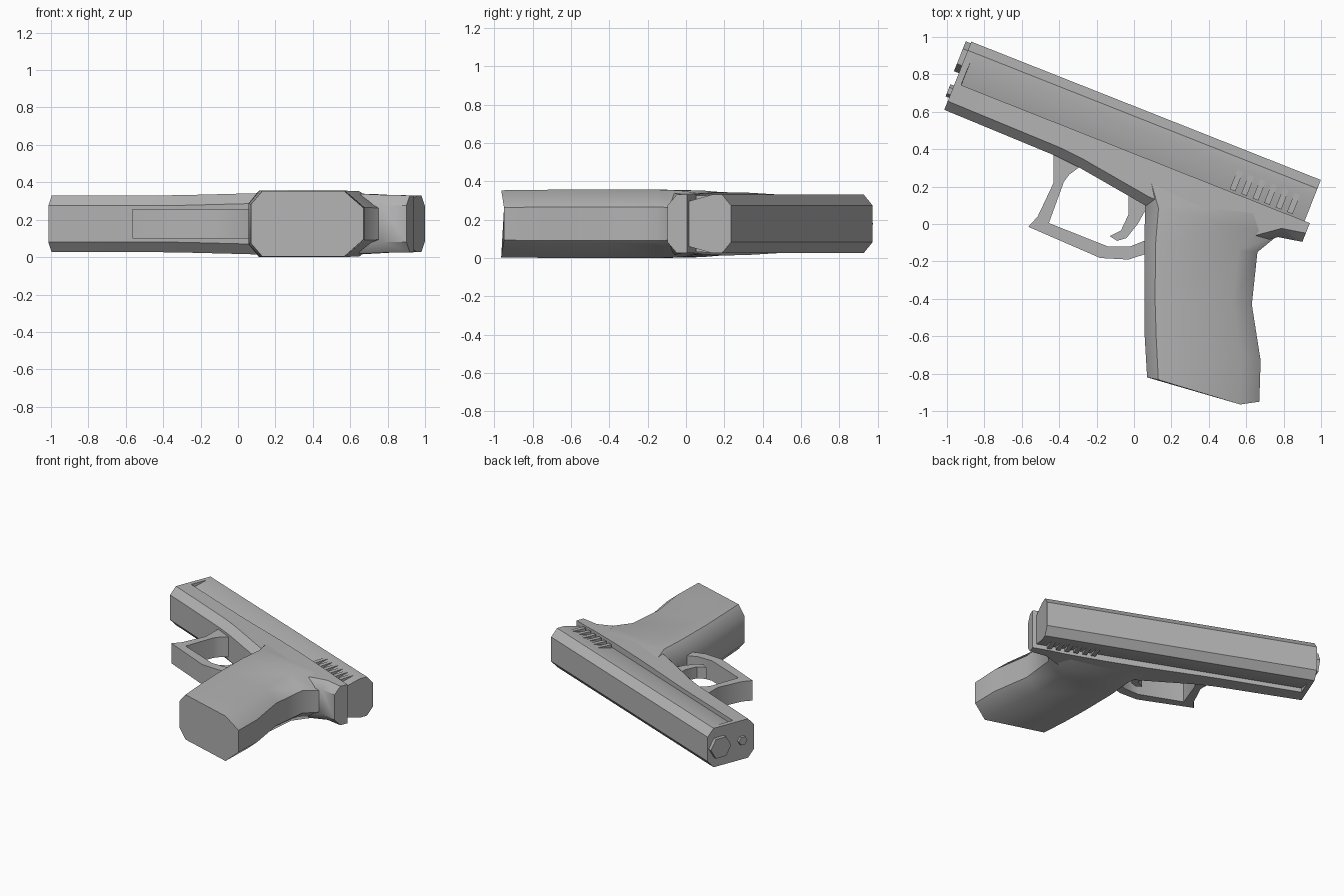
import bpy
import bmesh
from math import radians
from mathutils import Vector, Matrix

cube = bpy.data.objects.get("Cube")
if cube:
    bpy.data.objects.remove(cube, do_unlink=True)

MID = 0.178                                # middle of the thickness
ORIGIN = Vector((-0.87, 0.975))            # top front corner of the slide
BACK = Vector((0.93, -0.368)).normalized()  # along the barrel, rearward
UP = Vector((-BACK.y, BACK.x))

metal = bpy.data.materials.new("grey_metal")
metal.use_nodes = True
GREY = (0.45, 0.45, 0.45, 1)
metal.diffuse_color = GREY
metal.node_tree.nodes["Principled BSDF"].inputs["Base Color"].default_value = GREY


def at(u, v, h):
    """Point u along the barrel, v above its top line, h from the mid plane."""
    p = ORIGIN + BACK * u + UP * v
    return Vector((p.x, p.y, MID + h))


def finish(name, bm, angle=40):
    bmesh.ops.recalc_face_normals(bm, faces=bm.faces)
    mesh = bpy.data.meshes.new(name)
    bm.to_mesh(mesh)
    bm.free()
    obj = bpy.data.objects.new(name, mesh)
    bpy.context.collection.objects.link(obj)
    mesh.materials.append(metal)
    bpy.ops.object.select_all(action="DESELECT")
    obj.select_set(True)
    bpy.context.view_layer.objects.active = obj
    bpy.ops.object.shade_smooth_by_angle(angle=radians(angle))
    return obj


def loft(name, rings, angle=40):
    """Skin a list of equal rings and cap both ends."""
    bm = bmesh.new()
    loops = [[bm.verts.new(p) for p in ring] for ring in rings]
    n = len(loops[0])
    for a, b in zip(loops, loops[1:]):
        for i in range(n):
            j = (i + 1) % n
            bm.faces.new((a[i], a[j], b[j], b[i]))
    bm.faces.new(loops[0])
    bm.faces.new(loops[-1])
    return finish(name, bm, angle)


def plate(name, outline, half):
    """Flat outline given a thickness around the mid plane."""
    rings = [[Vector((x, y, MID + h)) for x, y in outline] for h in (-half, half)]
    return loft(name, rings, 35)


def mirrored(side):
    """Close a (v, h) half section across the mid plane."""
    return side + [(v, -h) for v, h in reversed(side)]


# Slide: chamfered top, sides leaning in above the frame, full at the muzzle
def slide_ring(u, foot):
    side = [(0, 0.095), (-0.05, 0.152), (-0.11, 0.152), (-0.238, foot)]
    return [at(u, v, h) for v, h in mirrored(side)]


loft("slide", [slide_ring(0, 0.152), slide_ring(0.035, 0.152),
               slide_ring(0.036, 0.118), slide_ring(2.01, 0.118)])

# Grip serrations, the same on both sides of the slide
for side, sign in (("left", 1), ("right", -1)):
    for i in range(6):
        u = 1.575 + i * 0.066
        rings = []
        for du in (0, 0.032):
            section = [(-0.09, 0.1), (-0.09, 0.152), (-0.225, 0.147), (-0.225, 0.1)]
            rings.append([at(u + du, v, h * sign) for v, h in section])
        loft(f"serration_{side}_{i + 1}", rings, 20)

# Frame under the slide: (u, bottom height, half thickness)
frame_stations = [
    (0, -0.392, 0.152), (0.645, -0.402, 0.152), (0.788, -0.414, 0.154),
    (1.187, -0.472, 0.163), (1.5, -0.48, 0.165), (1.8, -0.45, 0.16),
    (1.91, -0.368, 0.154), (2.04, -0.344, 0.152)]
frame_rings = []
for u, low, half in frame_stations:
    section = mirrored([(-0.236, half), (low + 0.05, half), (low, half - 0.055)])
    frame_rings.append([at(u, v, h) for v, h in section])
loft("frame", frame_rings)

# Grip: (front point, rear point, half thickness) from the butt upward
grip_stations = [
    ((0.07, -0.82), (0.67, -0.95), 0.175),
    ((0.057, -0.6), (0.677, -0.73), 0.178),
    ((0.055, -0.4), (0.63, -0.43), 0.178),
    ((0.055, -0.1), (0.66, -0.15), 0.178),
    ((0.06, 0.1), (0.77, -0.06), 0.174),
    ((-0.02, 0.375), (0.76, 0.07), 0.152)]
grip_rings = []
for k, (front, rear, half) in enumerate(grip_stations):
    f, r = Vector(front), Vector(rear)
    fi, ri = f.lerp(r, 0.1), f.lerp(r, 0.83)
    if k == 0:
        ri.y -= 0.037                      # heel of the butt
    outline = [(f, half - 0.07), (fi, half), (ri, half), (r, half - 0.09)]
    outline += [(p, -h) for p, h in reversed(outline)]
    grip_rings.append([Vector((p.x, p.y, MID + h)) for p, h in outline])
loft("grip", grip_rings, 45)

# Trigger guard and trigger
plate("trigger_guard", [
    (-0.43, 0.38), (-0.43, 0.22), (-0.515, 0.04), (-0.565, -0.015), (-0.18, -0.182),
    (-0.03, -0.19), (0.08, -0.155), (0.08, -0.08), (-0.02, -0.12), (-0.14, -0.12),
    (-0.455, 0.005), (-0.375, 0.225), (-0.345, 0.265), (-0.27, 0.32)], 0.078)
plate("trigger", [
    (-0.03, 0.17), (-0.03, 0.05), (-0.07, -0.035), (-0.13, -0.065), (-0.09, -0.09),
    (-0.04, -0.075), (0.02, 0), (0.07, 0.09), (0.07, 0.17)], 0.045)

# Six-sided barrel tip and guide rod at the muzzle
for name, v, radius, reach in (("barrel", -0.095, 0.086, 0.028),
                               ("guide_rod", -0.288, 0.035, 0.02)):
    bm = bmesh.new()
    bmesh.ops.create_cone(bm, cap_ends=True, segments=6, radius1=radius,
                          radius2=radius, depth=0.1)
    up, back = UP.to_3d(), BACK.to_3d()
    turn = Matrix((up, back.cross(up), back)).transposed().to_4x4()
    first = max(bm.verts, key=lambda p: p.co.x).co
    spin = Matrix.Rotation(0 if abs(first.y) < 0.001 else radians(30), 4, "Z")
    bm.transform(Matrix.Translation(at(0.05 - reach, v, 0)) @ turn @ spin)
    finish(name, bm, 30)
